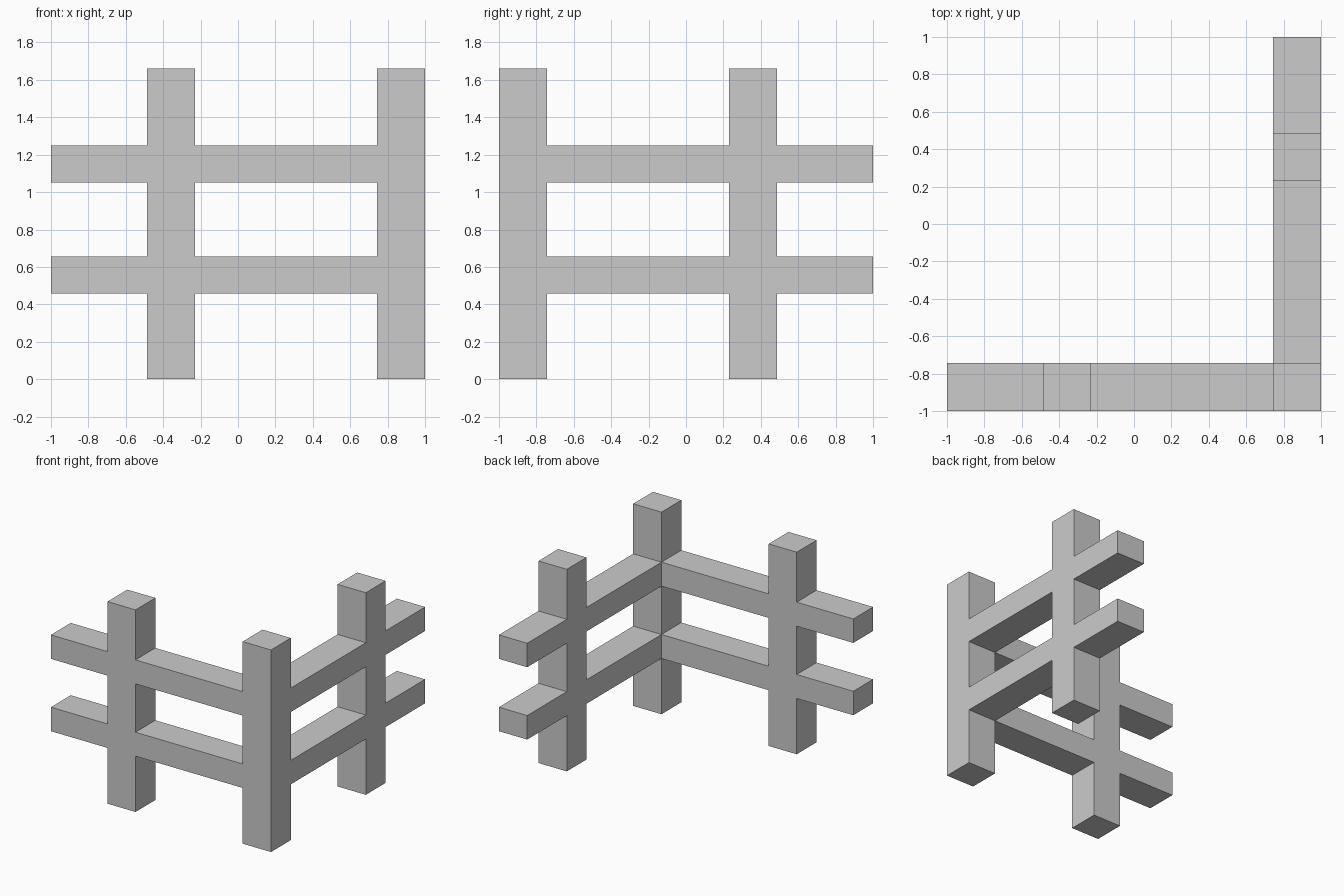
import bpy
import bmesh
from mathutils import Vector

if "Cube" in bpy.data.objects:
    bpy.data.objects.remove(bpy.data.objects["Cube"])

HEIGHT = 1.66
INNER = 0.743                         # inner face of both fence runs
POST = (-0.486, -0.231)               # middle post span, measured along a run
RAILS = {"lower": (0.458, 0.655), "upper": (1.052, 1.249)}


def box(name, xs, ys, zs):
    """Axis-aligned block from its x, y and z ranges."""
    bm = bmesh.new()
    bmesh.ops.create_cube(bm, size=1)
    lo, hi = (Vector(c) for c in zip(xs, ys, zs))
    bmesh.ops.scale(bm, vec=hi - lo, verts=bm.verts)
    bmesh.ops.translate(bm, vec=(lo + hi) / 2, verts=bm.verts)
    mesh = bpy.data.meshes.new(name)
    bm.to_mesh(mesh)
    bm.free()
    obj = bpy.data.objects.new(name, mesh)
    bpy.context.collection.objects.link(obj)
    return obj


def front_part(name, span, zs):
    return box("front_" + name, span, (-1, -INNER), zs)


def side_part(name, span, zs):
    # The side run mirrors the front run across the corner diagonal
    return box("side_" + name, (INNER, 1), (-span[1], -span[0]), zs)


# Shared corner post
box("corner_post", (INNER, 1), (-1, -INNER), (0, HEIGHT))

for part in (front_part, side_part):
    # Middle post of each run
    part("post", POST, (0, HEIGHT))
    # Rails flush with the posts: a free end and a section to the corner
    for level, zs in RAILS.items():
        part(level + "_rail_end", (-1, POST[0]), zs)
        part(level + "_rail", (POST[1], INNER), zs)
